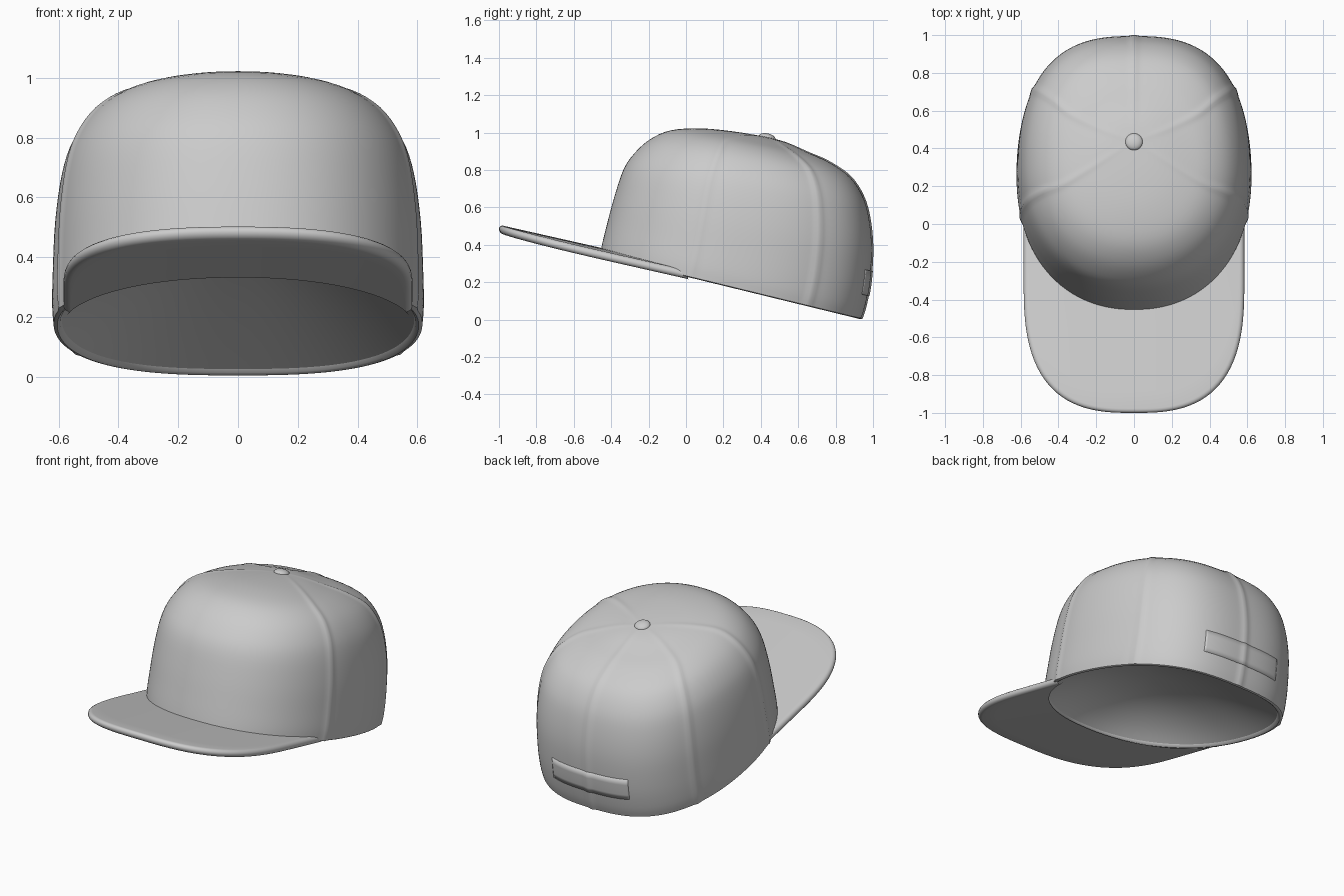
import bpy, bmesh
from math import sin, cos, pi, radians, exp
from mathutils import Vector

if "Cube" in bpy.data.objects:
    bpy.data.objects.remove(bpy.data.objects["Cube"])

# Crown rings: front y, front z, back y, back z, half width
RINGS = [(-.46, .347, .937, .006, .617), (-.447, .41, .958, .07, .622), (-.425, .5, .983, .2, .62),
         (-.385, .65, .995, .38, .612), (-.335, .80, .98, .54, .59), (-.275, .89, .945, .66, .555),
         (-.19, .965, .875, .765, .49), (-.08, 1.012, .76, .845, .395), (.08, 1.022, .65, .895, .275),
         (.26, 1.005, .54, .945, .14), (.44, .975, .44, .975, 0)]
TOP = len(RINGS) - 1
SEAMS = [radians(a) for a in (0, 56, -56, 108, -108)]


def ring(t):
    """Smoothly interpolated ring at height parameter t."""
    i = min(int(t), TOP - 1)
    f = t - i
    p1, p2 = RINGS[i], RINGS[i + 1]
    p0 = RINGS[i - 1] if i else p1
    p3 = RINGS[i + 2] if i + 2 <= TOP else p2
    return [b + .5 * f * (c - a + f * (2*a - 5*b + 4*c - d + f * (3*(b - c) + d - a)))
            for a, b, c, d in zip(p0, p1, p2, p3)]


def crown_point(t, phi, k=1.0):
    """Point on the crown; phi = 0 is the back, k scales outward."""
    yf, zf, yb, zb, w = ring(t)
    s, c = sin(phi), cos(phi)
    n = 2 + (.18 + .44 * max(0, c)) * min(1, (TOP - t) / 4)
    r = k / (abs(s)**n + abs(c)**n)**(1 / n)
    return Vector((w * s * r, (yf + yb) / 2 + (yb - yf) / 2 * c * r, (zf + zb) / 2 + (zb - zf) / 2 * c * r))


def crown_skin(t, phi, lift=0):
    """Crown point raised along its normal, with soft ridges over the panel seams."""
    p = crown_point(t, phi)
    across = crown_point(t, phi + .01) - p
    normal = across.cross(crown_point(t + .01, phi) - p).normalized()
    if normal.dot(p - Vector((0, .25, .2))) < 0:
        normal = -normal
    per_rad = across.length / .01
    for a in SEAMS:
        gap = abs((phi - a + pi) % (2 * pi) - pi) * per_rad
        lift += .007 * exp(-(gap / .02)**2) * min(1, (TOP - t) / 4)
    return p + normal * lift


def smooth(ob):
    bpy.ops.object.select_all(action='DESELECT')
    ob.select_set(True)
    bpy.context.view_layer.objects.active = ob
    bpy.ops.object.shade_smooth_by_angle(angle=radians(40))


def mesh_object(name, rows, outer, closed=False, tip=None, thickness=0):
    """Skin a grid of points; outer(face) > 0 means its normal faces the right way."""
    bm = bmesh.new()
    grid = [[bm.verts.new(p) for p in row] for row in rows]
    n = len(grid[0])
    for a, b in zip(grid, grid[1:]):
        for j in range(n if closed else n - 1):
            m = (j + 1) % n
            bm.faces.new((a[m], a[j], b[j], b[m]))
    if tip:
        v = bm.verts.new(tip)
        for j in range(n):
            bm.faces.new((grid[-1][(j + 1) % n], grid[-1][j], v))
    bm.normal_update()
    if sum(outer(f) for f in bm.faces) < 0:
        bmesh.ops.reverse_faces(bm, faces=bm.faces[:])
    me = bpy.data.meshes.new(name)
    bm.to_mesh(me)
    bm.free()
    ob = bpy.data.objects.new(name, me)
    bpy.context.collection.objects.link(ob)
    if thickness:
        mod = ob.modifiers.new("thick", 'SOLIDIFY')
        mod.thickness, mod.offset = thickness, -1
    smooth(ob)
    return ob


def outward(f):
    return f.normal.dot(f.calc_center_median() - Vector((0, .25, .2)))


# Crown with seam ridges; the rim rolls over to the inside
N, SUB = 240, 4
angles = [2 * pi * j / N for j in range(N)]
roll = [[crown_point(0, a, k) + Vector((0, 0, dz)) for a in angles]
        for k, dz in ((.955, .012), (.965, .001), (.98, -.005), (.993, -.003))]
mesh_object("crown", roll + [[crown_skin(i / SUB, a) for a in angles] for i in range(TOP * SUB)],
            outward, closed=True, tip=(0, .44, .975))

# Domed lining inside the opening, deepest toward the front
lining = []
for k in (1, .96, .9, .82, .7, .56, .4, .2):
    rise = 1 - k * k
    lining.append([crown_point(0, a, k * .957) + Vector((0, -.1 * rise, .012 + .23 * rise))
                   for a in angles[::3]])
mesh_object("lining", lining, lambda f: -f.normal.z, closed=True, tip=(0, .1385, .4185))

# Thin strap patch at the back
patch = [[crown_skin(1.5 + .85 * i / 4, radians(-24 + 48 * j / 40), .003) for j in range(41)]
         for i in range(5)]
mesh_object("back_strap", patch, outward, thickness=.01)

# Brim between the crown edge and a rounded outline
HALF = .023


def brim_outer(u, inset):
    a, side = abs(u), (1 if u > 0 else -1)
    w, depth = .584 - inset, .7 - inset
    if a > .8:
        return side * w, -.3 + .31 * (a - .8) / .2
    s, c = sin(a / .8 * pi / 2), cos(a / .8 * pi / 2)
    r = 1 / (s**2.8 + c**2.8)**(1 / 2.8)
    return side * w * s * r, -.3 - depth * c * r


def brim_inner(u):
    x, y, _ = crown_point(.1, pi - u * radians(74), .955)
    return x, y


def brim_mid(x, y, dz):
    return Vector((x, y, .241 - .226 * y + .017 * (1 - (x / .58)**2) + dz))


steps = [j / 40 - 1 for j in range(81)]
edge = [radians(90 - 22.5 * i) for i in range(9)]
brim = [[brim_mid(*brim_inner(u), HALF) for u in steps]]
brim += [[brim_mid(*brim_outer(u, HALF * (1 - cos(e))), HALF * sin(e)) for u in steps] for e in edge]
brim += [[brim_mid(*brim_inner(u), -HALF) for u in steps]]
# subdivide the flat spans so the arch stays even
top, bottom = [], []
for i in range(1, 6):
    top.append([a.lerp(b, i / 6) for a, b in zip(brim[0], brim[1])])
    bottom.append([a.lerp(b, i / 6) for a, b in zip(brim[-2], brim[-1])])
rows = brim[:1] + top + brim[1:-1] + bottom + brim[-1:]
mesh_object("brim", rows, lambda f: f.normal.z * (f.calc_center_median().z
            - brim_mid(*f.calc_center_median().xy, 0).z))

# Top button
bpy.ops.mesh.primitive_uv_sphere_add(segments=32, ring_count=16, radius=.046, location=(0, .435, .972))
button = bpy.context.object
button.name = "top_button"
button.scale.z = .5
button.rotation_euler.x = radians(-14)
smooth(button)
